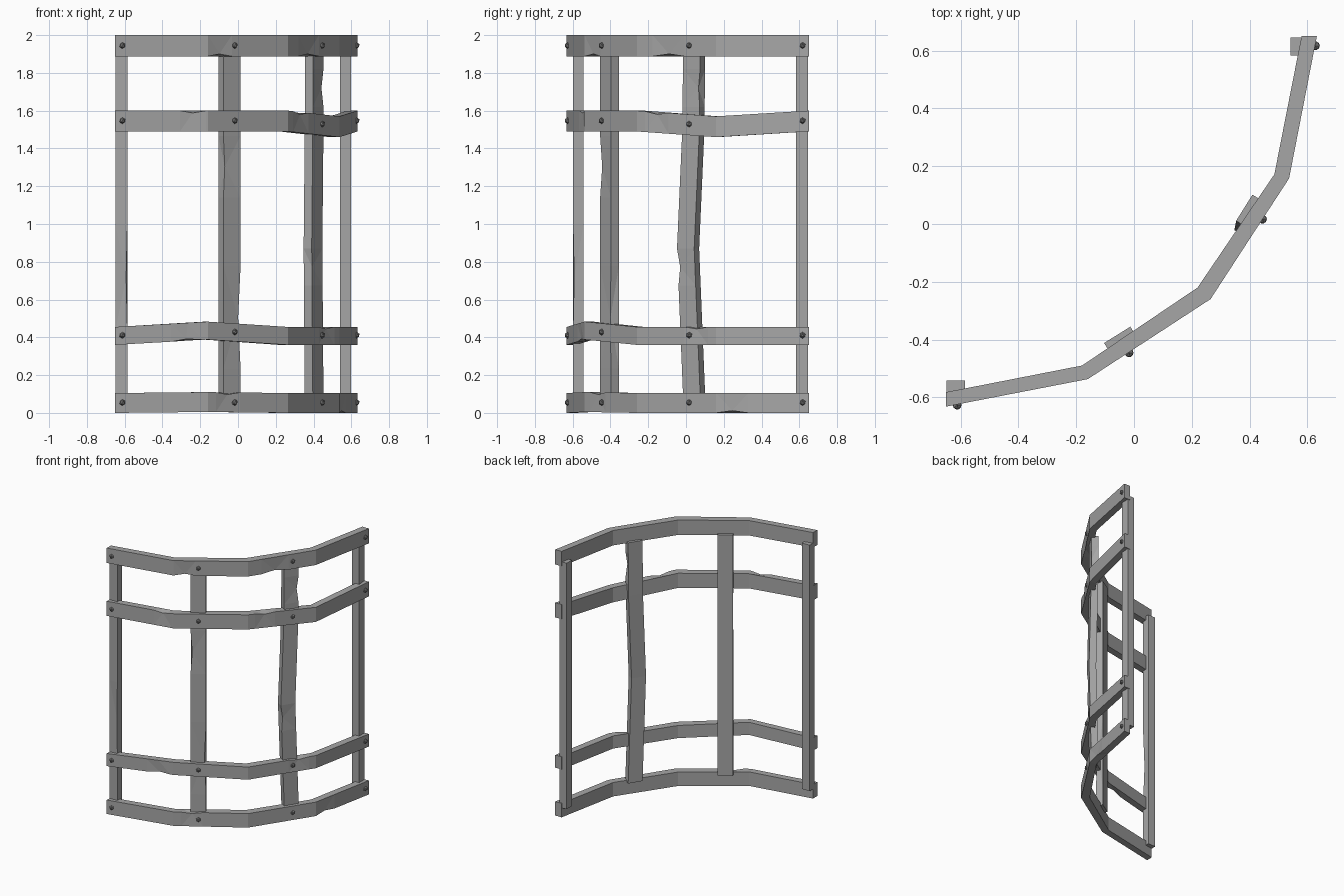
import bpy, bmesh
from mathutils import Vector

cube = bpy.data.objects.get("Cube")
if cube:
    bpy.data.objects.remove(cube)


def material(name, value):
    m = bpy.data.materials.new(name)
    m.use_nodes = True
    colour = (value, value, value, 1)
    m.diffuse_color = colour
    m.node_tree.nodes["Principled BSDF"].inputs["Base Color"].default_value = colour
    return m


BEAM = material("grey beam", 0.38)
BOLT = material("dark bolt", 0.2)


def add_object(name, bm, mat):
    bmesh.ops.recalc_face_normals(bm, faces=bm.faces)
    mesh = bpy.data.meshes.new(name)
    bm.to_mesh(mesh)
    bm.free()
    mesh.materials.append(mat)
    obj = bpy.data.objects.new(name, mesh)
    bpy.context.collection.objects.link(obj)
    return obj


def loft(name, rings, chips=()):
    """Skin four-cornered rings; a chip (segment, start, end, corner) dents one edge."""
    full = []
    for i, ring in enumerate(rings):
        full.append(ring)
        for seg, a, b, corner in sorted(chips):
            if seg != i:
                continue
            for t in (a, (a + b) / 2, b):
                cut = [p.lerp(q, t) for p, q in zip(ring, rings[i + 1])]
                if a < t < b:
                    middle = sum(cut, Vector()) / 4
                    cut[corner] = cut[corner].lerp(middle, 0.22)
                full.append(cut)
    bm = bmesh.new()
    loops = [[bm.verts.new(p) for p in ring] for ring in full]
    for low, high in zip(loops, loops[1:]):
        for k in range(4):
            n = (k + 1) % 4
            bm.faces.new((low[k], low[n], high[n], high[k]))
    bm.faces.new(loops[0])
    bm.faces.new(loops[-1])
    bmesh.ops.triangulate(bm, faces=[f for f in bm.faces if len(f.verts) == 4])
    return add_object(name, bm, BEAM)


# Curved rails: shared outer and inner plan, each with its own sag
OUTER = [(-0.65, -0.632), (-0.16, -0.537), (0.265, -0.26), (0.537, 0.158), (0.633, 0.65)]
INNER = [(-0.65, -0.582), (-0.18, -0.49), (0.22, -0.22), (0.486, 0.172), (0.58, 0.65)]


def rail(name, low, high, sag, chips):
    rings = []
    for (ox, oy), (ix, iy), dz in zip(OUTER, INNER, sag):
        rings.append([Vector((ox, oy, low + dz)), Vector((ox, oy, high + dz)),
                      Vector((ix, iy, high + dz)), Vector((ix, iy, low + dz))])
    loft(name, rings, chips)


rail("bottom_rail", 0, 0.105, (0, 0.005, 0, 0, 0), [(3, 0.0, 0.35, 0), (1, 0.1, 0.4, 1)])
rail("lower_rail", 0.36, 0.455, (0, 0.028, 0, 0, 0), [(0, 0.6, 0.95, 0), (2, 0.6, 0.9, 1)])
rail("upper_rail", 1.49, 1.6, (0, 0, 0, -0.03, 0), [(0, 0.7, 0.98, 1), (2, 0.1, 0.4, 1)])
rail("top_rail", 1.888, 2.0, (0, 0, 0, 0, 0), [(1, 0.0, 0.3, 0), (2, 0.2, 0.6, 0)])


# Upright posts: width runs along the rail, depth points outward
def post(name, centre, along, width, depth, levels, chips):
    u = Vector((*along, 0)).normalized()
    n = Vector((u.y, -u.x, 0))
    rings = []
    for z, dx, dy in levels:
        c = Vector((centre[0] + dx, centre[1] + dy, z))
        rings.append([c + u * (a * width / 2) + n * (b * depth / 2)
                      for a, b in ((-1, -1), (-1, 1), (1, 1), (1, -1))])
    loft(name, rings, chips)


END = [(0.07, 0, 0), (1.92, 0, 0)]
MIDDLE = [(0.09, 0, 0), (1.9, 0, 0)]
BENT = [(0.09, 0, 0), (0.87, -0.006, -0.032), (1.5, 0, -0.004), (1.9, 0, 0)]

post("right_end_post", (-0.617, -0.57), (1, 0), 0.063, 0.056, END, [(0, 0.2, 0.5, 2)])
post("right_middle_post", (-0.045, -0.405), (0.85, 0.53), 0.107, 0.05, MIDDLE,
     [(0, 0.08, 0.38, 2), (0, 0.58, 0.76, 1)])
post("left_middle_post", (0.403, 0.043), (0.53, 0.85), 0.107, 0.05, BENT,
     [(0, 0.75, 1.0, 1), (2, 0.3, 0.8, 2)])
post("left_end_post", (0.57, 0.615), (0, 1), 0.063, 0.058, END, [])

# Bolt heads where rails and posts cross
SPOTS = {"right_end": (-0.612, -0.627), "right_middle": (-0.017, -0.446),
         "left_middle": (0.445, 0.017), "left_end": (0.628, 0.617)}
HEIGHTS = {"bottom": 0.055, "lower": 0.411, "upper": 1.547, "top": 1.945}
for spot, (x, y) in SPOTS.items():
    for row, z in HEIGHTS.items():
        if (spot, row) == ("right_middle", "lower"):
            z += 0.017
        if (spot, row) == ("left_middle", "upper"):
            z -= 0.018
        bm = bmesh.new()
        bmesh.ops.create_icosphere(bm, subdivisions=1, radius=0.017)
        bmesh.ops.translate(bm, vec=(x, y, z), verts=bm.verts)
        add_object(f"{spot}_{row}_bolt", bm, BOLT)
